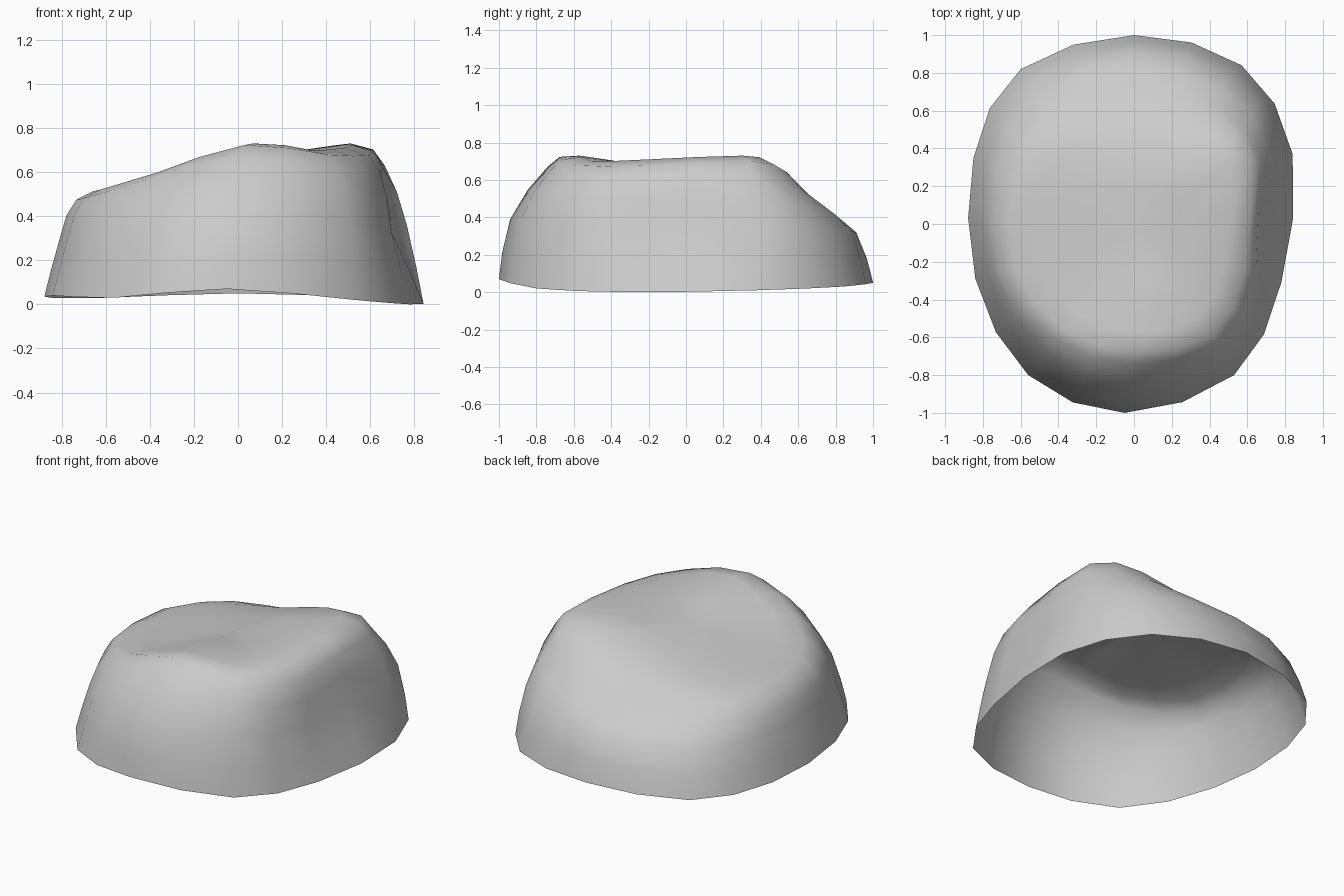
import bpy
import bmesh
import math
from mathutils import Vector

default_cube = bpy.data.objects.get("Cube")
if default_cube:
    bpy.data.objects.remove(default_cube, do_unlink=True)


def make_material(name, colour):
    material = bpy.data.materials.new(name)
    material.use_nodes = True
    material.diffuse_color = colour
    shader = material.node_tree.nodes["Principled BSDF"]
    shader.inputs["Base Color"].default_value = colour
    shader.inputs["Roughness"].default_value = 0.9
    return material


def midpoint(before, start, end, after):
    """Smooth spline point halfway between start and end."""
    return (start + end) * 0.5625 - (before + after) * 0.0625


def refine_ring(points):
    """Double the number of points around a closed ring."""
    count = len(points)
    result = []
    for i, point in enumerate(points):
        following = points[(i + 1) % count]
        result.append(point)
        result.append(midpoint(points[i - 1], point, following, points[(i + 2) % count]))
    return result


def refine_column(points):
    """Double the number of points along an open column."""
    last = len(points) - 1
    result = []
    for i in range(last):
        before = points[max(i - 1, 0)]
        after = points[min(i + 2, last)]
        result.append(points[i])
        result.append(midpoint(before, points[i], points[i + 1], after))
    result.append(points[last])
    return result


# Contours of the boulder, each clockwise from the back
ground_rim = [
    (0, 1, .05), (.57, .84, .03), (.84, .37, .01), (.78, -.31, 0), (.53, -.8, .02),
    (-.05, -1, .07), (-.56, -.8, .03), (-.84, -.29, .04), (-.85, .35, .03), (-.6, .82, .03),
]
wall = [
    (0, .91, .32), (.5, .79, .33), (.77, .41, .36), (.7, -.3, .33), (.5, -.74, .38),
    (-.03, -.94, .39), (-.5, -.74, .33), (-.77, -.27, .31), (-.78, .32, .3), (-.53, .75, .3),
]
shoulder = [
    (0, .7, .45), (.42, .62, .55), (.67, .35, .63), (.65, -.25, .6), (.45, -.64, .62),
    (-.02, -.74, .67), (-.43, -.6, .56), (-.7, -.25, .48), (-.7, .25, .48), (-.45, .58, .46),
]
crest = [
    (0, .42, .61), (.33, .42, .7), (.51, .3, .73), (.48, -.2, .71), (.33, -.5, .7),
    (.07, -.57, .73), (-.28, -.48, .61), (-.5, -.2, .55), (-.5, .2, .54), (-.3, .4, .56),
]
summit = Vector((0, -.03, .64))

rings = [
    refine_ring([Vector(point) for point in contour])
    for contour in (ground_rim, wall, shoulder, crest)
]

# Hollow on the left flank, between the front bulge and the back bulge
for ring, depth in ((rings[1], 0.06), (rings[2], 0.03)):
    for point in ring:
        if point.x > 0.6:
            point.x -= depth * math.exp(-((point.y - 0.05) / 0.22) ** 2)

columns = [refine_column(list(column) + [summit]) for column in zip(*rings)]

# Open shell: quads up the columns, closed by a fan at the summit
mesh = bpy.data.meshes.new("boulder")
bm = bmesh.new()
grid = [[bm.verts.new(point) for point in column[:-1]] for column in columns]
peak = bm.verts.new(summit)
for i, column in enumerate(grid):
    neighbour = grid[(i + 1) % len(grid)]
    for row in range(len(column) - 1):
        bm.faces.new((column[row], column[row + 1], neighbour[row + 1], neighbour[row]))
    bm.faces.new((column[-1], peak, neighbour[-1]))
bm.normal_update()
if peak.normal.z < 0:
    bmesh.ops.reverse_faces(bm, faces=bm.faces[:])
for face in bm.faces:
    face.smooth = True
bm.to_mesh(mesh)
bm.free()

boulder = bpy.data.objects.new("boulder", mesh)
bpy.context.collection.objects.link(boulder)
mesh.materials.append(make_material("stone grey", (0.6, 0.6, 0.6, 1.0)))
